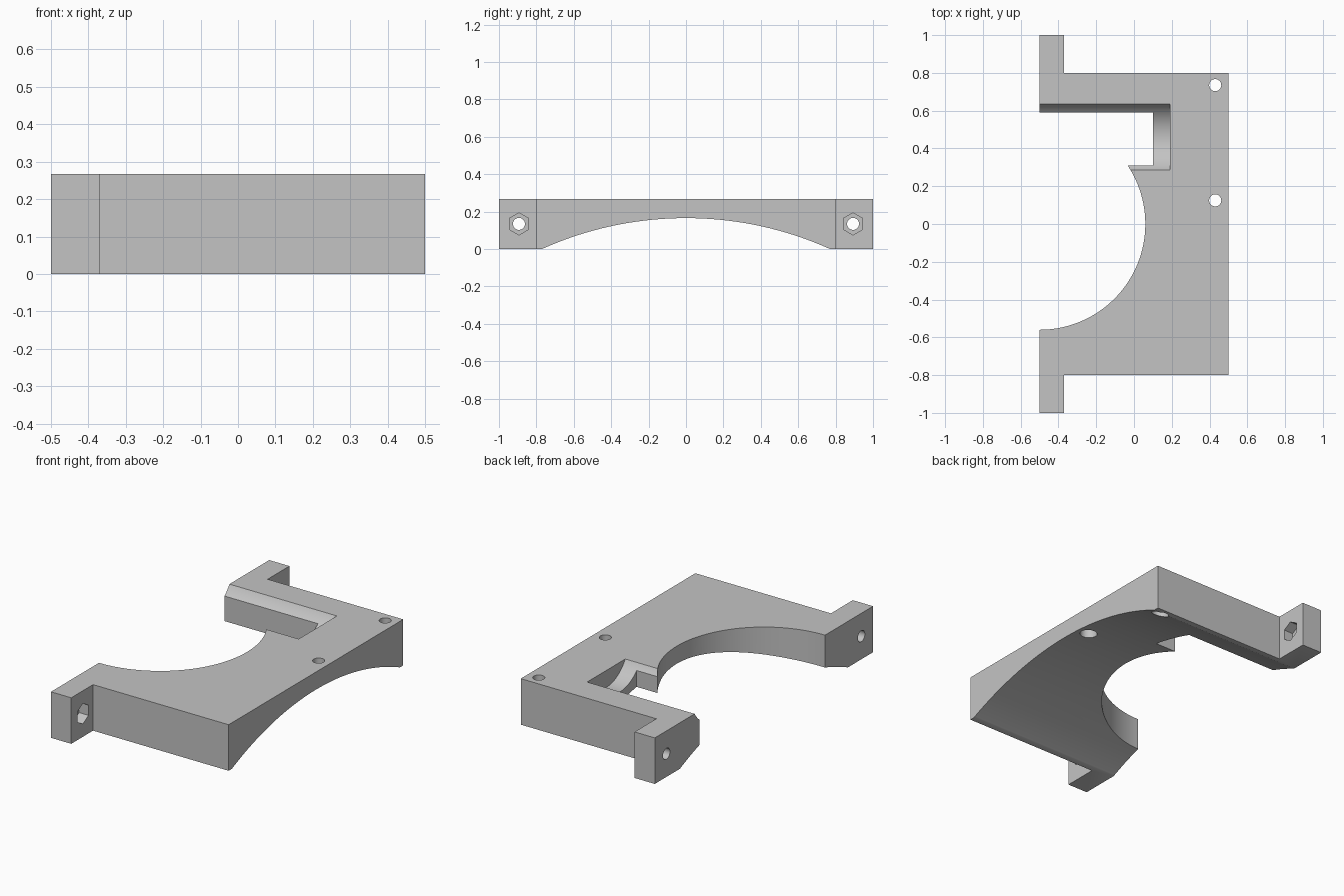
import bpy
import bmesh
from math import pi, hypot
from mathutils import Matrix, Vector

cube = bpy.data.objects.get("Cube")
if cube:
    bpy.data.objects.remove(cube, do_unlink=True)

HEIGHT = 0.267

grey = bpy.data.materials.new("plain_grey")
grey.use_nodes = True
colour = (0.55, 0.55, 0.55, 1)
grey.diffuse_color = colour
grey.node_tree.nodes["Principled BSDF"].inputs["Base Color"].default_value = colour


def add_object(name, bm):
    bmesh.ops.recalc_face_normals(bm, faces=bm.faces)
    mesh = bpy.data.meshes.new(name)
    bm.to_mesh(mesh)
    bm.free()
    mesh.materials.append(grey)
    obj = bpy.data.objects.new(name, mesh)
    bpy.context.collection.objects.link(obj)
    return obj


def prism(name, outline, height):
    bm = bmesh.new()
    face = bm.faces.new([bm.verts.new((x, y, 0)) for x, y in outline])
    top = bmesh.ops.extrude_face_region(bm, geom=[face])["geom"]
    moved = [v for v in top if isinstance(v, bmesh.types.BMVert)]
    bmesh.ops.translate(bm, vec=(0, 0, height), verts=moved)
    return add_object(name, bm)


def cylinder(name, start, end, radius, sides=48):
    """Cylinder or regular prism running from start to end."""
    start, end = Vector(start), Vector(end)
    axis = end - start
    turn = Matrix.Rotation(pi / 2, 4, "Y") if axis.x else Matrix()
    if sides == 6:
        turn = turn @ Matrix.Rotation(pi / 2, 4, "Z")
    bm = bmesh.new()
    bmesh.ops.create_cone(bm, cap_ends=True, segments=sides, radius1=radius,
                          radius2=radius, depth=axis.length,
                          matrix=Matrix.Translation((start + end) / 2) @ turn)
    return add_object(name, bm)


# Bracket plate with an end tab on each side
half = [(0.5, 0.8), (-0.37, 0.8), (-0.37, 1), (-0.5, 1)]
bracket = prism("bracket_plate", half + [(x, -y) for x, y in reversed(half)], HEIGHT)

cutters = []

# Long shallow arch under the plate
rise, span = 0.165, 0.77
arch_r = (span ** 2 + rise ** 2) / (2 * rise)
axis_z = rise - arch_r
cutters.append(cylinder("arch_cutter", (-1, 0, axis_z), (1, 0, axis_z), arch_r, 256))

# Round opening in the open edge
cutters.append(cylinder("opening_cutter", (-0.5, 0, -1), (-0.5, 0, 1), 0.56, 128))

# Square notch, with a shallow trough around its upper rim
notch = prism("notch_cutter", [(-1, 0.31), (0.1, 0.31), (0.1, 0.59), (-1, 0.59)], 1)
notch.data.transform(Matrix.Translation((0, 0, -0.5)))
cutters.append(notch)
trough_z = 0.373
trough_r = hypot(0.175, trough_z - HEIGHT)
cutters.append(cylinder("trough_cutter", (-1, 0.46, trough_z),
                        (0.19, 0.46, trough_z), trough_r, 96))

# Upright screw holes, widened from below
for y in (0.735, 0.125):
    cutters.append(cylinder("screw_cutter", (0.43, y, -1), (0.43, y, 1), 0.032))
    cutters.append(cylinder("counterbore_cutter", (0.43, y, -1), (0.43, y, 0.22), 0.047))

# Tab bolt holes with hexagonal nut pockets
for y in (-0.893, 0.893):
    cutters.append(cylinder("bolt_cutter", (-1, y, 0.134), (0, y, 0.134), 0.032))
    cutters.append(cylinder("nut_cutter", (-0.43, y, 0.134), (0, y, 0.134), 0.059, 6))

for cutter in cutters:
    cutter.hide_render = True
    mod = bracket.modifiers.new(cutter.name, "BOOLEAN")
    mod.operation = "DIFFERENCE"
    mod.solver = "EXACT"
    mod.object = cutter

# Keep the cut result and drop the cutters
bpy.context.view_layer.update()
graph = bpy.context.evaluated_depsgraph_get()
result = bpy.data.meshes.new_from_object(bracket.evaluated_get(graph))
bracket.modifiers.clear()
bracket.data = result
for cutter in cutters:
    bpy.data.objects.remove(cutter, do_unlink=True)

bpy.ops.object.select_all(action="DESELECT")
bracket.select_set(True)
bpy.context.view_layer.objects.active = bracket
bpy.ops.object.shade_smooth_by_angle(angle=pi / 7)
